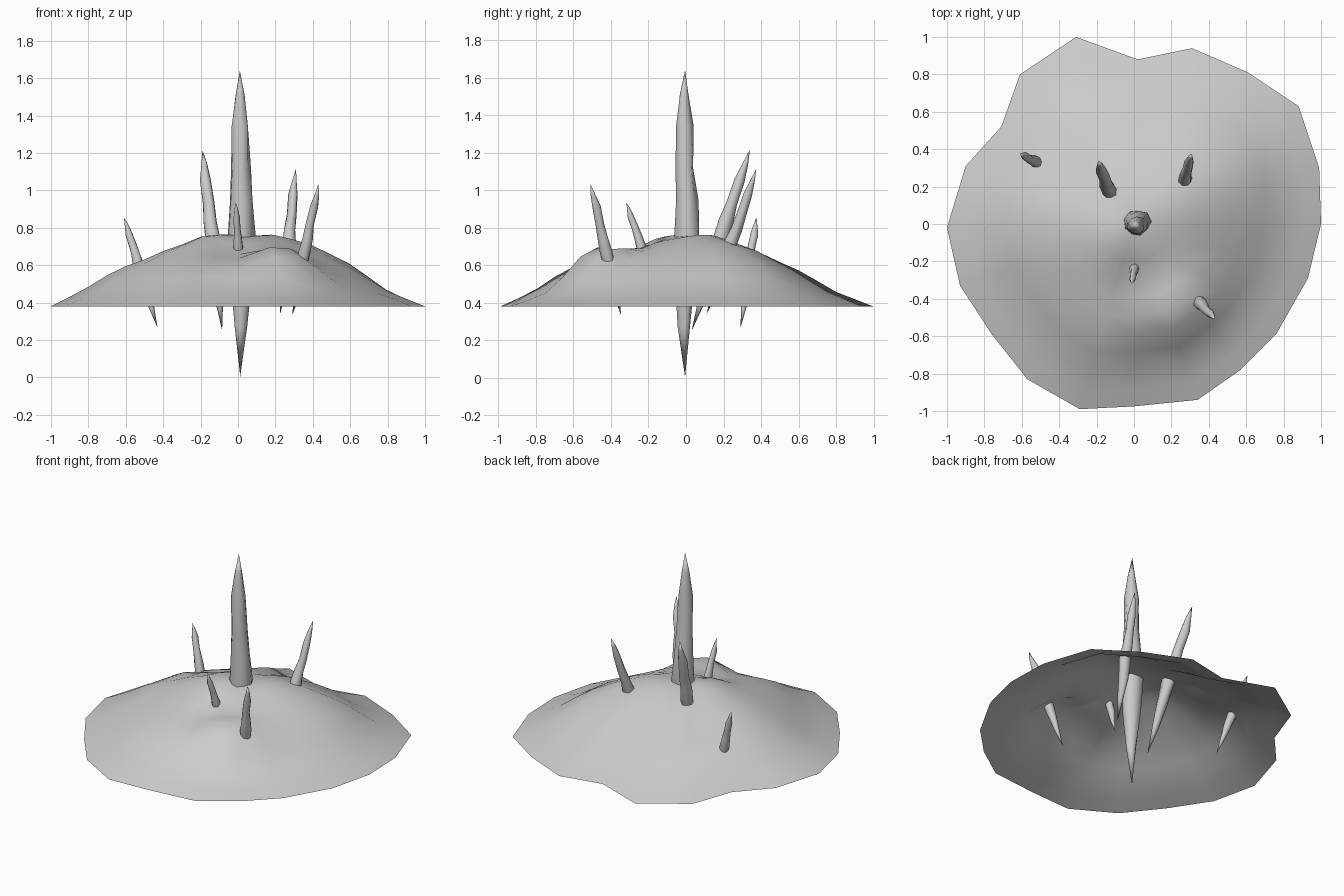
import bpy, bmesh, math, random
from mathutils import Vector

if "Cube" in bpy.data.objects:
    bpy.data.objects.remove(bpy.data.objects["Cube"])

random.seed(4)
mat = bpy.data.materials.new("light grey stone")
mat.diffuse_color = (0.6, 0.6, 0.6, 1)
mat.use_nodes = True
mat.node_tree.nodes["Principled BSDF"].inputs["Base Color"].default_value = mat.diffuse_color


def make_object(name, bm):
    bmesh.ops.recalc_face_normals(bm, faces=bm.faces)
    mesh = bpy.data.meshes.new(name)
    for f in bm.faces:
        f.smooth = True
    bm.to_mesh(mesh)
    bm.free()
    mesh.materials.append(mat)
    obj = bpy.data.objects.new(name, mesh)
    bpy.context.collection.objects.link(obj)
    return obj


# Mound: open shell, irregular 20-sided rim, domed by a profile plus bumps
RIM = [(1.0, 0), (.99, .30), (.88, .63), (.61, .81), (.31, .94), (.02, .88),
       (-.31, 1.0), (-.61, .80), (-.71, .52), (-.90, .31), (-1.0, -.02),
       (-.93, -.33), (-.76, -.59), (-.57, -.83), (-.29, -.99), (0, -.975),
       (.34, -.94), (.57, -.78), (.76, -.59), (.93, -.29)]
PROFILE = [.735, .725, .67, .575, .458, .38]
# x, y, height, width
BUMPS = [(.25, -.49, .12, .11), (-.56, .35, .09, .11), (.55, .28, .045, .18),
         (-.34, .38, -.045, .11), (.02, -.33, -.05, .12),
         (-.12, -.06, .035, .13), (.22, .12, .035, .14),
         (.40, -.74, -.03, .14), (-.22, -.72, .035, .15),
         (-.78, 0, .045, .15), (.62, -.38, -.03, .14)]


def mound_height(x, y, t):
    i = min(int(t * 5 + 1e-6), 4)
    z = PROFILE[i] + (PROFILE[i + 1] - PROFILE[i]) * (t * 5 - i)
    fade = 1 - t ** 4
    for bx, by, h, s in BUMPS:
        z += fade * h * math.exp(-((x - bx) ** 2 + (y - by) ** 2) / (2 * s * s))
    return z


bm = bmesh.new()
STEPS, n = 10, len(RIM)
centre = bm.verts.new((0, 0, mound_height(0, 0, 0)))
rings = []
for k in range(1, STEPS + 1):
    t = k / STEPS
    rings.append([bm.verts.new((x * t, y * t, mound_height(x * t, y * t, t))) for x, y in RIM])
for j in range(n):
    j2 = (j + 1) % n
    bm.faces.new((centre, rings[0][j], rings[0][j2]))
    for a, b in zip(rings, rings[1:]):
        bm.faces.new((a[j], b[j], b[j2], a[j2]))
mound = make_object("mound", bm)
# make sure the outer side faces up
if sum(p.normal.z for p in mound.data.polygons) < 0:
    mound.data.flip_normals()


# Spikes: rough double-ended cones that pierce the mound
def spike(name, top, base, bottom, radius, sides=9):
    top, base, bottom = Vector(top), Vector(base), Vector(bottom)
    axis = (top - bottom).normalized()
    u = axis.orthogonal().normalized()
    v = axis.cross(u)
    bm = bmesh.new()
    levels = [(bottom, .35, .48), (bottom, .68, .82), (bottom, 1, 1),
              (top, .8, .84), (top, .6, .72), (top, .34, .66), (top, .15, .34)]
    loops = []
    for end, f, r in levels:
        p = end.lerp(base, f)
        p = p + (u * random.uniform(-.1, .1) + v * random.uniform(-.1, .1)) * radius
        loops.append([])
        for i in range(sides):
            a = math.tau * i / sides
            rr = radius * r * random.uniform(.88, 1.1)
            loops[-1].append(bm.verts.new(p + (u * math.cos(a) + v * math.sin(a)) * rr))
    lo, hi = bm.verts.new(bottom), bm.verts.new(top)
    for i in range(sides):
        i2 = (i + 1) % sides
        bm.faces.new((lo, loops[0][i2], loops[0][i]))
        bm.faces.new((hi, loops[-1][i], loops[-1][i2]))
        for a, b in zip(loops, loops[1:]):
            bm.faces.new((a[i], a[i2], b[i2], b[i]))
    make_object(name, bm)


spike("centre_spike", (.01, -.005, 1.64), (.018, 0, .77), (.012, -.005, .005), .071)
spike("back_left_spike", (-.19, .34, 1.215), (-.135, .185, .74), (-.085, .03, .25), .044)
spike("back_right_spike", (.31, .375, 1.115), (.27, .24, .71), (.225, .11, .34), .037)
spike("front_right_spike", (.43, -.51, 1.035), (.355, -.425, .67), (.29, -.345, .33), .034)
spike("left_spike", (-.61, .375, .855), (-.53, .335, .59), (-.43, .29, .265), .031)
spike("front_spike", (-.012, -.318, .935), (0, -.24, .70), (.01, -.17, .46), .026)
